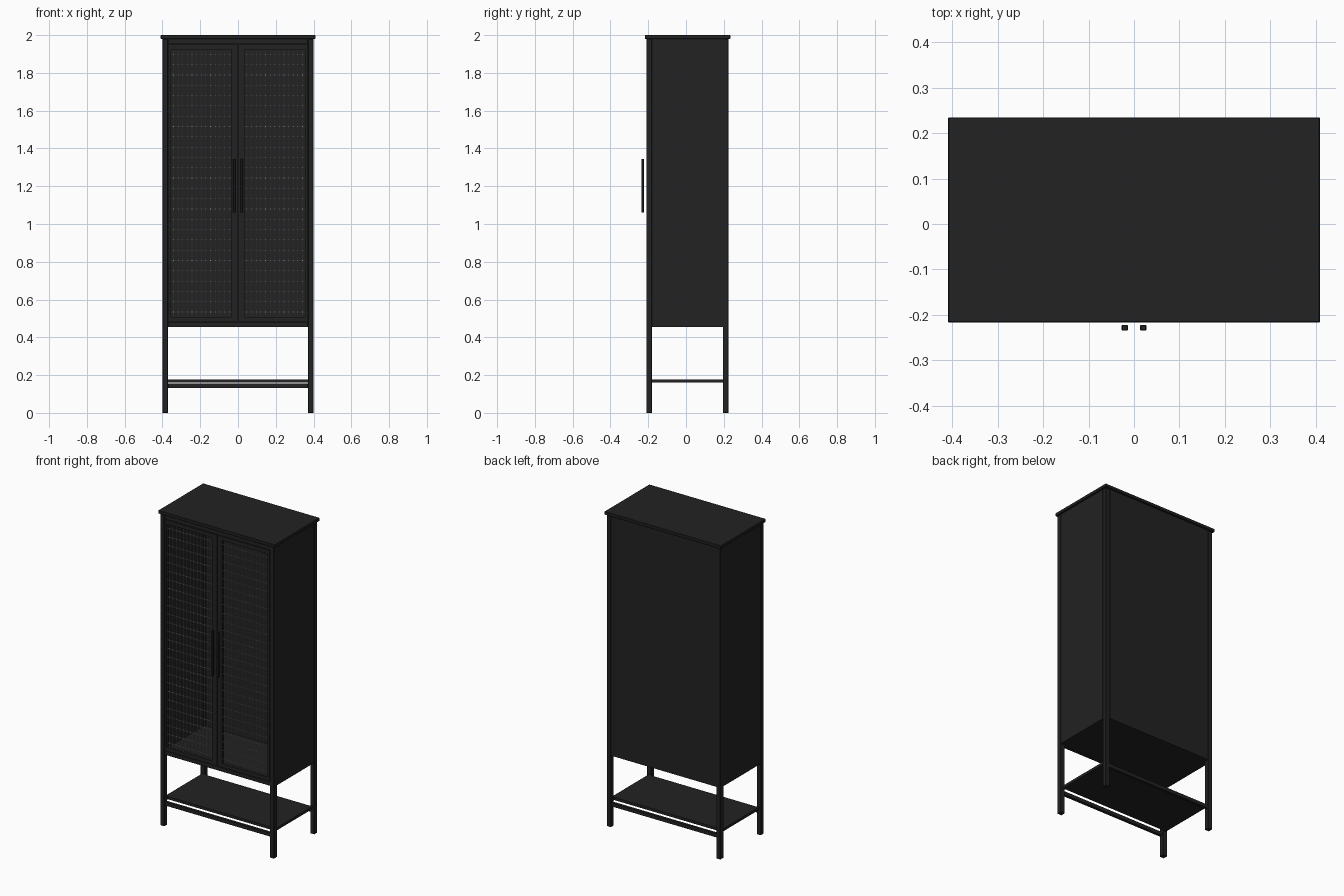
import bpy
import bmesh
from mathutils import Vector

cube = bpy.data.objects.get("Cube")
if cube:
    bpy.data.objects.remove(cube, do_unlink=True)


def material(name, rgb):
    mat = bpy.data.materials.new(name)
    mat.use_nodes = True
    mat.diffuse_color = (*rgb, 1)
    mat.node_tree.nodes["Principled BSDF"].inputs["Base Color"].default_value = (*rgb, 1)
    return mat


black = material("black paint", (0.016, 0.016, 0.016))
grey = material("light grey wire", (0.3, 0.3, 0.3))


def boxes(name, spans, mat=black, bevel=0.0):
    """One object made of boxes, each given as (x0, x1, y0, y1, z0, z1)."""
    bm = bmesh.new()
    for x0, x1, y0, y1, z0, z1 in spans:
        lo, hi = Vector((x0, y0, z0)), Vector((x1, y1, z1))
        new = bmesh.ops.create_cube(bm, size=1)["verts"]
        bmesh.ops.scale(bm, vec=hi - lo, verts=new)
        bmesh.ops.translate(bm, vec=(lo + hi) / 2, verts=new)
    mesh = bpy.data.meshes.new(name)
    bm.to_mesh(mesh)
    bm.free()
    mesh.materials.append(mat)
    obj = bpy.data.objects.new(name, mesh)
    bpy.context.collection.objects.link(obj)
    if bevel:
        mod = obj.modifiers.new("edge bevel", "BEVEL")
        mod.width = bevel
        mod.segments = 1
    return obj


def flip(span):
    """Mirror a box across x = 0."""
    return (-span[1], -span[0], *span[2:])


# Overall sizes
X, POST = 0.40, 0.03
FRONT, BACK = -0.21, 0.225
BASE, TOP = 0.455, 1.98
inner = X - POST

# Corner posts that run down into the legs
for place, y in (("front", FRONT), ("back", BACK - POST)):
    leg = (inner, X, y, y + POST, 0, TOP)
    boxes(f"{place}_left_leg", [leg], bevel=0.002)
    boxes(f"{place}_right_leg", [flip(leg)], bevel=0.002)

# Cabinet shell
side = (X - 0.02, X - 0.001, FRONT + POST, BACK - POST, BASE, TOP)
boxes("left_side_panel", [side])
boxes("right_side_panel", [flip(side)])
boxes("back_panel", [(-inner, inner, BACK - 0.016, BACK - 0.001, BASE, TOP)])
boxes("cabinet_floor", [(-X + 0.02, X - 0.02, FRONT + 0.025, BACK - 0.016, BASE, BASE + 0.025)])
boxes("top_board", [(-0.41, 0.41, -0.217, 0.235, TOP, 2.0)], bevel=0.002)
boxes("front_top_rail", [(-inner, inner, FRONT + 0.002, FRONT + 0.025, 1.953, TOP)], bevel=0.001)
boxes("front_bottom_rail", [(-inner, inner, FRONT + 0.002, FRONT + 0.025, BASE, 0.481)], bevel=0.001)

# Doors: frame, wire mesh and handle
x0, x1, z0, z1 = 0.002, inner - 0.003, 0.484, 1.95
ox0, ox1, oz0, oz1 = 0.035, 0.354, 0.507, 1.925
y0, y1 = FRONT, FRONT + 0.02
frame = [
    (x0, ox0, y0, y1, z0, z1),
    (ox1, x1, y0, y1, z0, z1),
    (ox0, ox1, y0, y1, z0, oz0),
    (ox0, ox1, y0, y1, oz1, z1),
]

COLS, ROWS, R, WY = 13, 26, 0.0016, FRONT + 0.01
wires = []
for i in range(COLS):
    x = ox0 + (i + 0.5) * (ox1 - ox0) / COLS
    wires.append((x - R, x + R, WY - R, WY + R, oz0, oz1))
for i in range(ROWS):
    z = oz0 + (i + 0.5) * (oz1 - oz0) / ROWS
    wires.append((ox0, ox1, WY - 3 * R, WY - R, z - R, z + R))

handle = (0.013, 0.027, -0.235, -0.222, 1.06, 1.345)
for place, turn in (("left", lambda s: s), ("right", flip)):
    boxes(f"{place}_door_frame", [turn(s) for s in frame])
    boxes(f"{place}_door_wire_mesh", [turn(s) for s in wires], grey)
    boxes(f"{place}_door_handle", [turn(handle)], bevel=0.002)

# Low shelf between the legs, with rails in front and behind
boxes("low_shelf", [(-inner, inner, FRONT + POST + 0.004, BACK - POST - 0.004, 0.16, 0.177)])
shelf_rail = (inner, inner + 0.018, FRONT + POST, BACK - POST, 0.16, 0.177)
boxes("left_shelf_rail", [shelf_rail])
boxes("right_shelf_rail", [flip(shelf_rail)])
boxes("front_low_rail", [(-inner, inner, FRONT + 0.003, FRONT + 0.021, 0.132, 0.156)], bevel=0.001)
boxes("back_low_rail", [(-inner, inner, BACK - 0.021, BACK - 0.003, 0.132, 0.156)], bevel=0.001)
